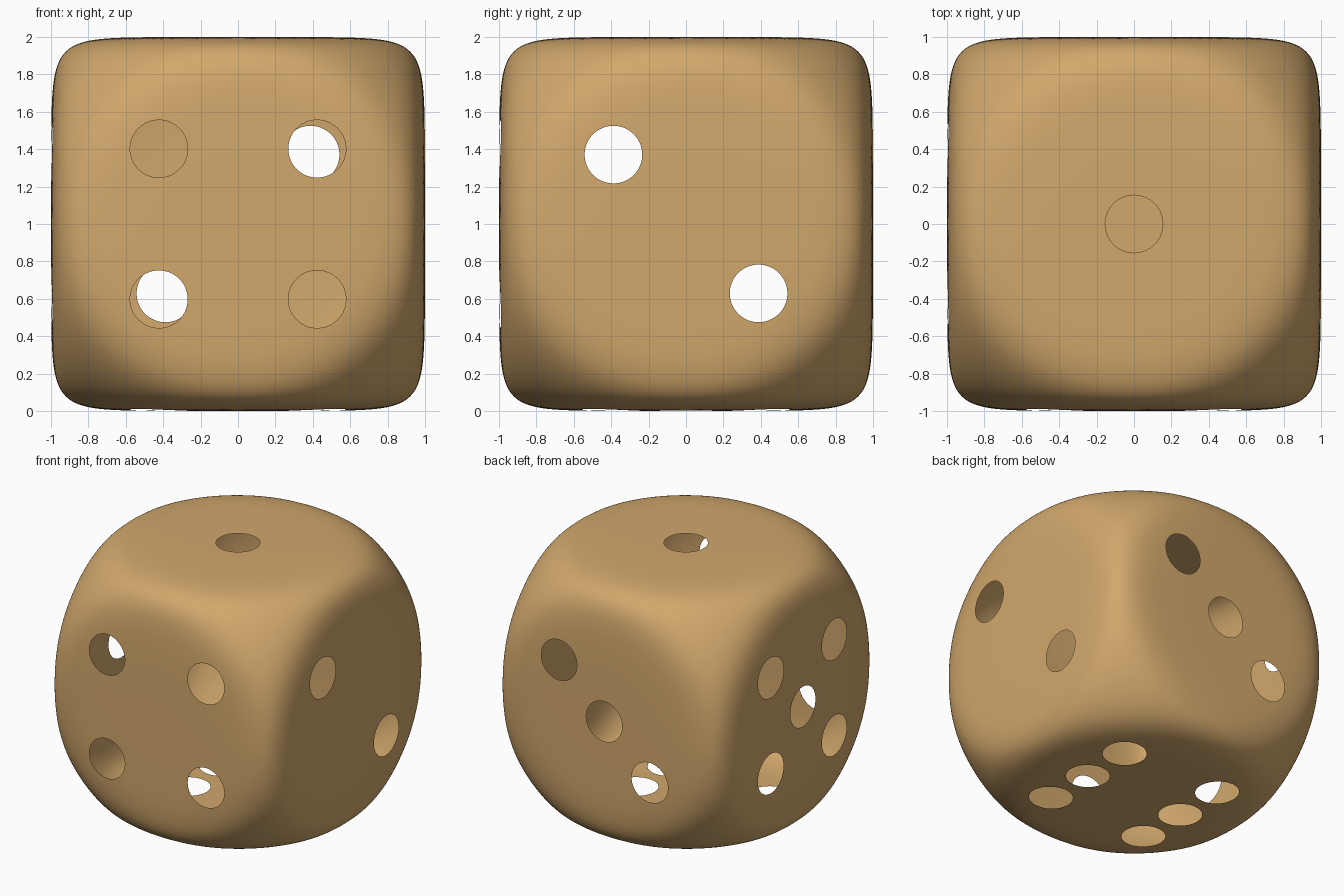
import bpy, bmesh
from mathutils import Vector, Matrix

if "Cube" in bpy.data.objects:
    bpy.data.objects.remove(bpy.data.objects["Cube"])

POWER, BALL, PIP_R = 20, 1.335, 0.154


def gauge(p):
    """1 on the die surface: a soft intersection of a cube and a ball."""
    return (abs(p.x)**POWER + abs(p.y)**POWER + abs(p.z)**POWER
            + (p.length / BALL)**POWER)**(1 / POWER)


def new_object(name, bm):
    mesh = bpy.data.meshes.new(name)
    bm.to_mesh(mesh)
    bm.free()
    ob = bpy.data.objects.new(name, mesh)
    bpy.context.collection.objects.link(ob)
    return ob


# Rounded die body: gridded cube pushed onto the surface
bm = bmesh.new()
bmesh.ops.create_cube(bm, size=2)
bmesh.ops.subdivide_edges(bm, edges=bm.edges[:], cuts=63, use_grid_fill=True)
for v in bm.verts:
    v.co /= gauge(v.co)
bmesh.ops.recalc_face_normals(bm, faces=bm.faces[:])
die = new_object("die_shell", bm)

# Pip positions per side: (outward normal, centres relative to the die middle)
S = (-1, 1)
A, B = 0.388, 0.371
C, D = 0.423, 0.402
pips = [
    ((0, 0, 1), [(0, 0, 1)]),
    ((1, 0, 0), [(1, -A, B), (1, A, -B)]),
    ((0, 1, 0), [(t * A, 1, t * B) for t in (-1, 0, 1)]),
    ((0, -1, 0), [(a * C, -1, b * D) for a in S for b in S]),
    ((-1, 0, 0), [(-1, 0, 0)] + [(-1, a * A, b * B) for a in S for b in S]),
    ((0, 0, -1), [(a * C, b * D, -1) for a in S for b in (-1, 0, 1)]),
]

# Shallow cylinders that cut the round holes
bm = bmesh.new()
for normal, centres in pips:
    n = Vector(normal)
    turn = n.to_track_quat('Z', 'Y').to_matrix().to_4x4()
    for c in centres:
        bmesh.ops.create_cone(bm, cap_ends=True, segments=64, radius1=PIP_R,
                              radius2=PIP_R, depth=0.34,
                              matrix=Matrix.Translation(Vector(c) - n * 0.04) @ turn)
cutter = new_object("pip_cutter", bm)
cutter.hide_render = True

mod = die.modifiers.new("pips", 'BOOLEAN')
mod.operation = 'DIFFERENCE'
mod.solver = 'EXACT'
mod.object = cutter
bpy.context.view_layer.objects.active = die
bpy.ops.object.modifier_apply(modifier=mod.name)
bpy.data.objects.remove(cutter)

# Remove the hole walls and floors, leaving a thin hollow shell
bm = bmesh.new()
bm.from_mesh(die.data)
inner = [f for f in bm.faces if min(gauge(v.co) for v in f.verts) < 0.93]
bmesh.ops.delete(bm, geom=inner, context='FACES')
bmesh.ops.translate(bm, verts=bm.verts[:], vec=(0, 0, 1))
for f in bm.faces:
    f.smooth = True
    f.material_index = 0
bm.to_mesh(die.data)
bm.free()

# Warm wood colour
wood = bpy.data.materials.new("light_wood")
wood.diffuse_color = (0.64, 0.39, 0.15, 1)
wood.use_nodes = True
wood.node_tree.nodes["Principled BSDF"].inputs["Base Color"].default_value = wood.diffuse_color
die.data.materials.clear()
die.data.materials.append(wood)
